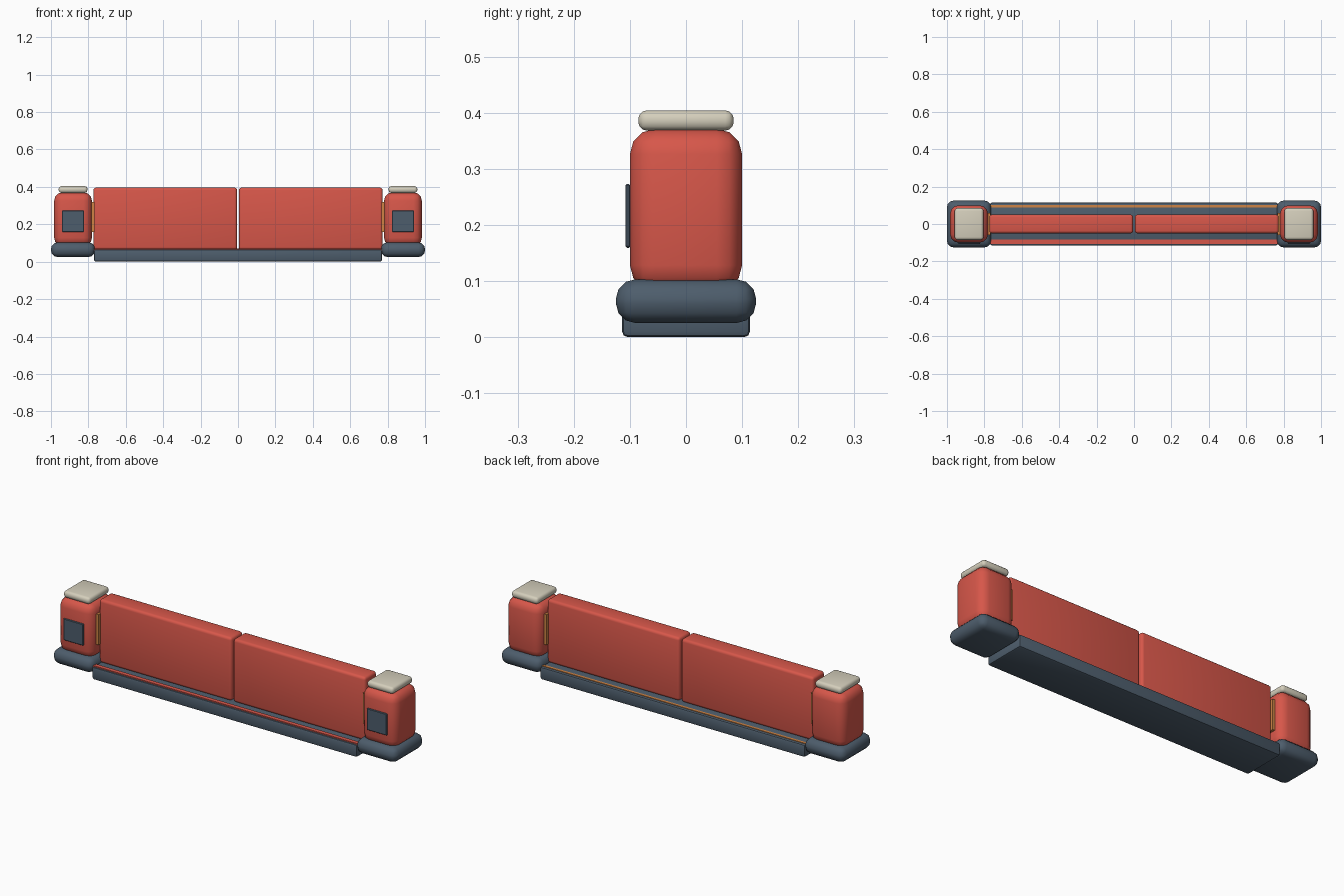
import bpy

if "Cube" in bpy.data.objects:
    bpy.data.objects.remove(bpy.data.objects["Cube"])


def material(name, rgb):
    m = bpy.data.materials.new(name)
    m.diffuse_color = (*rgb, 1)
    m.use_nodes = True
    m.node_tree.nodes["Principled BSDF"].inputs["Base Color"].default_value = m.diffuse_color
    return m


RED = material("red", (0.68, 0.095, 0.068))
SLATE = material("slate", (0.075, 0.11, 0.15))
CREAM = material("cream", (0.66, 0.62, 0.50))
ORANGE = material("orange", (0.62, 0.23, 0.06))


def box(name, x, y, z, mat, bevel=0.0, segments=3):
    """Rounded box from (min, max) ranges on each axis."""
    ranges = (x, y, z)
    bpy.ops.mesh.primitive_cube_add(size=1, location=[(a + b) / 2 for a, b in ranges])
    ob = bpy.context.object
    ob.name = name
    ob.scale = [b - a for a, b in ranges]
    bpy.ops.object.transform_apply(location=False, rotation=False, scale=True)
    ob.data.materials.append(mat)
    if bevel:
        mod = ob.modifiers.new("rounding", 'BEVEL')
        mod.width = bevel
        mod.segments = segments
        bpy.ops.object.modifier_apply(modifier=mod.name)
        bpy.ops.object.shade_smooth_by_angle()
    return ob


def span(center, half):
    return (center - half, center + half)


# Floor sill with a red front strip and an orange rear strip
box("sill", (-0.77, 0.77), (-0.114, 0.114), (0, 0.066), SLATE, 0.01, 2)
box("front_strip", (-0.77, 0.77), (-0.106, -0.084), (0.055, 0.071), RED)
box("rear_strip", (-0.77, 0.77), (0.087, 0.101), (0.055, 0.069), ORANGE)

for side, s in (("left", -1), ("right", 1)):
    # Door panel
    box(side + "_panel", span(s * 0.389, 0.384), (-0.05, 0.05), (0.064, 0.396), RED, 0.014)

    # End post with foot, cap, front plate and inner guide
    cx = s * 0.882
    box(side + "_foot", span(cx, 0.118), (-0.125, 0.125), (0.025, 0.103), SLATE, 0.035)
    box(side + "_post", span(cx, 0.101), (-0.1, 0.1), (0.083, 0.371), RED, 0.045)
    box(side + "_cap", span(cx, 0.077), (-0.085, 0.085), (0.368, 0.404), CREAM, 0.015)
    box(side + "_plate", span(cx, 0.058), (-0.108, -0.099), (0.159, 0.273), SLATE, 0.003, 1)
    box(side + "_guide", span(s * 0.778, 0.01), (-0.06, 0.06), (0.16, 0.32), ORANGE)
